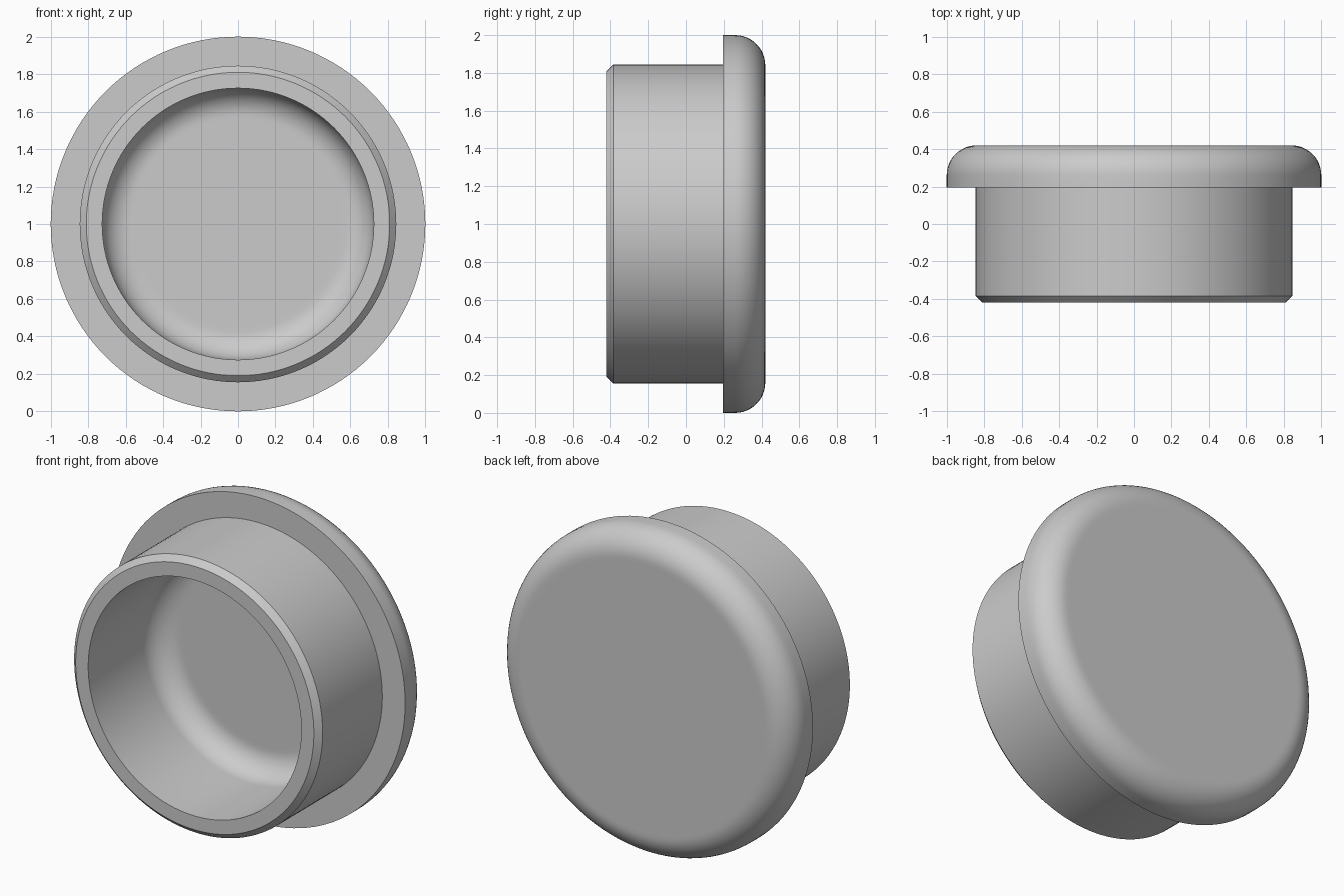
import bpy, bmesh
from math import sin, cos, pi, radians
from mathutils import Vector

if "Cube" in bpy.data.objects:
    bpy.data.objects.remove(bpy.data.objects["Cube"], do_unlink=True)

STEPS = 128
CENTRE = Vector((0, 0, 1))

# Plain grey colour
grey = bpy.data.materials.new("plain grey")
grey.use_nodes = True
colour = (0.6, 0.6, 0.6, 1)
grey.diffuse_color = colour
grey.node_tree.nodes["Principled BSDF"].inputs["Base Color"].default_value = colour


def fillet(radius, y, size, steps=12):
    """Quarter round from the side wall to a flat end, as (radius, y) points."""
    angles = [pi / 2 * i / steps for i in range(steps + 1)]
    return [(radius - size + size * cos(a), y - size + size * sin(a)) for a in angles]


# Half section: cap face, rounded flange, plug wall, chamfered rim, hollow
cap_face = [(0, 0.42), (0.82, 0.42)]
flange = fillet(1.0, 0.42, 0.16)[::-1] + [(1.0, 0.195)]
plug_wall = [(0.845, 0.195), (0.845, -0.385), (0.81, -0.42)]
hollow = [(0.725, -0.42)] + fillet(0.725, 0.26, 0.15) + [(0.55, 0.26), (0, 0.26)]
profile = cap_face + flange + plug_wall + hollow

# Revolve the section about the front-to-back axis
bm = bmesh.new()
verts = [bm.verts.new(CENTRE + Vector((r, y, 0))) for r, y in profile]
edges = [bm.edges.new(pair) for pair in zip(verts, verts[1:])]
bmesh.ops.spin(bm, geom=verts + edges, cent=CENTRE, axis=(0, 1, 0),
               angle=2 * pi, steps=STEPS, use_merge=True)
bmesh.ops.remove_doubles(bm, verts=bm.verts, dist=0.0005)
bmesh.ops.recalc_face_normals(bm, faces=bm.faces)

mesh = bpy.data.meshes.new("flanged_plug")
bm.to_mesh(mesh)
bm.free()
mesh.materials.append(grey)
plug = bpy.data.objects.new("flanged_plug", mesh)
bpy.context.collection.objects.link(plug)

# Smooth round walls, keeping the rim and flange edges sharp
bpy.ops.object.select_all(action="DESELECT")
plug.select_set(True)
bpy.context.view_layer.objects.active = plug
bpy.ops.object.shade_smooth_by_angle(angle=radians(30))
